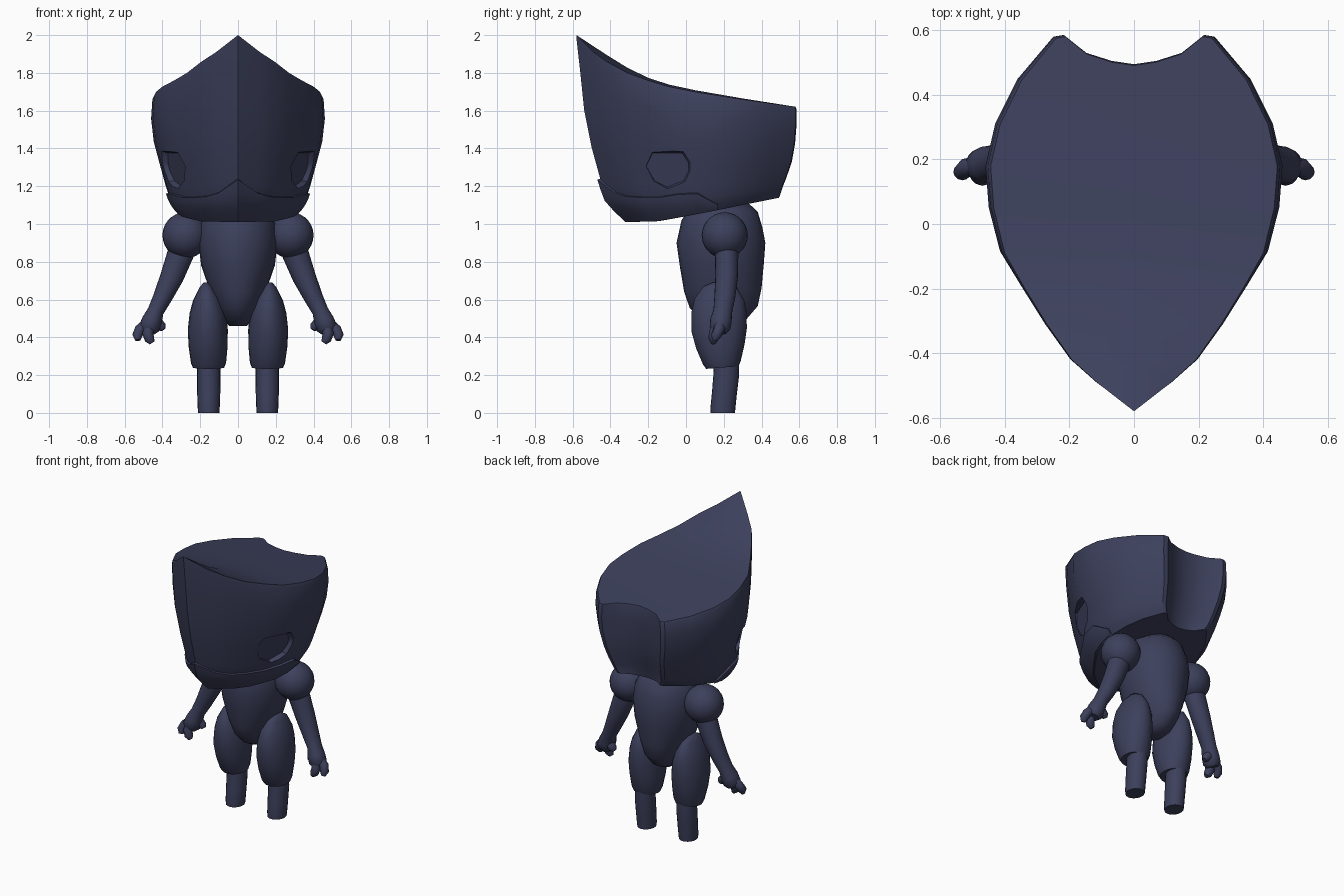
import bpy, bmesh, math
from mathutils import Vector

cube = bpy.data.objects.get("Cube")
if cube:
    bpy.data.objects.remove(cube)

navy = bpy.data.materials.new("dark_navy")
navy.use_nodes = True
COLOUR = (0.045, 0.051, 0.105, 1)
navy.diffuse_color = COLOUR
for node in navy.node_tree.nodes:
    if node.type == 'BSDF_PRINCIPLED':
        node.inputs["Base Color"].default_value = COLOUR
        node.inputs["Roughness"].default_value = 0.7


def make(name, bm):
    bmesh.ops.recalc_face_normals(bm, faces=bm.faces[:])
    mesh = bpy.data.meshes.new(name)
    bm.to_mesh(mesh)
    bm.free()
    mesh.materials.append(navy)
    obj = bpy.data.objects.new(name, mesh)
    bpy.context.collection.objects.link(obj)
    return obj


def activate(obj):
    bpy.ops.object.select_all(action='DESELECT')
    obj.select_set(True)
    bpy.context.view_layer.objects.active = obj


def apply_modifier(obj, kind, **settings):
    mod = obj.modifiers.new(kind.lower(), kind)
    for key, value in settings.items():
        setattr(mod, key, value)
    activate(obj)
    bpy.ops.object.modifier_apply(modifier=mod.name)


def smooth(obj, degrees=40):
    activate(obj)
    bpy.ops.object.shade_smooth_by_angle(angle=math.radians(degrees))


def tube(name, stations, side=1, sides=20):
    """Loft from top to bottom; each station is x, y, z, radius x, radius y."""
    bm = bmesh.new()
    centres = [Vector((s[0] * side, s[1], s[2])) for s in stations]
    rings = []
    for i, s in enumerate(stations):
        tangent = centres[min(i + 1, len(centres) - 1)] - centres[max(i - 1, 0)]
        turn = Vector((0, 0, -1)).rotation_difference(tangent)
        ring = []
        for k in range(sides):
            a = math.tau * k / sides
            ring.append(bm.verts.new(centres[i] + turn @ Vector((s[3] * math.cos(a), s[4] * math.sin(a), 0))))
        rings.append(ring)
    for a, b in zip(rings, rings[1:]):
        for k in range(sides):
            n = (k + 1) % sides
            bm.faces.new((a[k], a[n], b[n], b[k]))
    bm.faces.new(rings[0])
    bm.faces.new(rings[-1])
    obj = make(name, bm)
    smooth(obj, 50)
    return obj


def interp(table, v, col=1):
    for a, b in zip(table, table[1:]):
        if v <= b[0]:
            f = max(0, (v - a[0]) / (b[0] - a[0]))
            return a[col] + f * (b[col] - a[col])
    return table[-1][col]


# Head: half of a shield outline, from the front tip round to the back notch
OUTLINE = [(0, -.58), (.12, -.49), (.2, -.42), (.28, -.31), (.35, -.2), (.415, -.09), (.45, .05),
           (.46, .18), (.43, .31), (.36, .45), (.25, .58), (.22, .585), (.15, .53), (.07, .505), (0, .495)]
RIM = [(-.58, 2), (-.49, 1.91), (-.42, 1.86), (-.31, 1.8), (-.2, 1.76), (-.05, 1.715), (.3, 1.66), (.59, 1.62)]
CROWN = [(-.58, 2), (-.42, 1.895), (-.25, 1.79), (-.05, 1.725), (.3, 1.665), (.59, 1.62)]
BASE = [(-.58, 1.01), (-.3, 1.015), (.1, 1.06), (.59, 1.14)]
# Height fraction, width scale, front scale, back scale
LEVELS = [(0, .68, .6, .81), (.06, .75, .69, .83), (.12, .79, .765, .85), (.22, .835, .81, .89),
          (.4, .9, .882, .95), (.6, .97, .94, .985), (.8, 1, .97, 1), (.97, .985, .998, 1), (1, .965, 1, .99)]
PIVOT = .1


def squeeze(x, y, t):
    col = 2 if y < PIVOT else 3
    return x * interp(LEVELS, t), PIVOT + (y - PIVOT) * interp(LEVELS, t, col)


def head_point(x, y, t):
    low, high = interp(BASE, y), interp(RIM, y)
    return Vector((*squeeze(x, y, t), low + t * (high - low)))


bm = bmesh.new()
rows = [[bm.verts.new(head_point(x, y, lv[0])) for x, y in OUTLINE] for lv in LEVELS]
for a, b in zip(rows, rows[1:]):
    for k in range(len(OUTLINE) - 1):
        bm.faces.new((a[k], a[k + 1], b[k + 1], b[k]))
LAST = 9
for row, t, profile in ((rows[0], 0, BASE), (rows[-1], 1, CROWN)):
    middle = [row[0]]
    for x, y in OUTLINE[1:LAST + 1]:
        middle.append(bm.verts.new((*squeeze(0, y, t), interp(profile, y))))
    bm.faces.new((row[0], row[1], middle[1]))
    for k in range(1, LAST):
        bm.faces.new((row[k], row[k + 1], middle[k + 1], middle[k]))
    bm.faces.new(row[LAST:] + [middle[LAST]])
head = make("head", bm)
apply_modifier(head, 'MIRROR', use_clip=True, merge_threshold=.0005)

# Eye sockets: tapered cutters that follow the slant of the cheeks
EYE = [(-.19, 1.39), (-.01, 1.39), (.03, 1.33), (.03, 1.28), (0, 1.22), (-.1, 1.18), (-.18, 1.22), (-.23, 1.31)]
bm = bmesh.new()
loops = []
for depth, scale in ((-.028, .86), (.06, 1.1)):
    loop = []
    for y, z in EYE:
        y, z = -.09 + (y + .09) * scale, 1.29 + (z - 1.29) * scale
        loop.append(bm.verts.new((.36 + .4 * (y + .07) + .25 * (z - 1.3) + depth, y, z)))
    loops.append(loop)
for k in range(len(EYE)):
    n = (k + 1) % len(EYE)
    bm.faces.new((loops[0][k], loops[0][n], loops[1][n], loops[1][k]))
for loop in loops:
    bm.faces.new(loop)
cutter = make("eye_cutter", bm)
cutter.hide_render = True
apply_modifier(cutter, 'MIRROR')
apply_modifier(head, 'BOOLEAN', object=cutter, operation='DIFFERENCE', solver='EXACT')
bpy.data.objects.remove(cutter)
smooth(head, 35)

# Jaw guard: raised band round the lower front of the head
JAW_TOP = [1.235, 1.165, 1.145, 1.14, 1.14, 1.155, 1.16, 1.1]
bm = bmesh.new()
columns = []
for (x, y), top in zip(OUTLINE, JAW_TOP):
    t_top = (top - interp(BASE, y)) / (interp(RIM, y) - interp(BASE, y))
    column = []
    for k in range(5):
        p = head_point(x, y, t_top * k / 4)
        column.append(bm.verts.new((p.x * 1.045, PIVOT + (p.y - PIVOT) * 1.03, p.z)))
    columns.append(column)
for a, b in zip(columns, columns[1:]):
    for k in range(4):
        bm.faces.new((a[k], b[k], b[k + 1], a[k + 1]))
for f in bm.faces:
    f.normal_update()
jaw = make("jaw_guard", bm)
apply_modifier(jaw, 'MIRROR', use_clip=True)
apply_modifier(jaw, 'SOLIDIFY', thickness=.03, offset=-1)
smooth(jaw, 35)

# Torso: egg shape narrowing to the hips
tube("torso", [(0, .2, 1.12, .1, .12), (0, .2, 1.08, .16, .18), (0, .19, 1, .2, .215), (0, .185, .9, .21, .235),
               (0, .19, .78, .195, .222), (0, .195, .65, .15, .205), (0, .2, .56, .115, .18),
               (0, .2, .49, .08, .115), (0, .2, .46, .045, .06)], sides=28)

for side, label in ((1, "left"), (-1, "right")):
    # Shoulder ball
    bm = bmesh.new()
    bmesh.ops.create_uvsphere(bm, u_segments=24, v_segments=14, radius=.122)
    bmesh.ops.translate(bm, verts=bm.verts[:], vec=(.278 * side, .205, .94))
    smooth(make(label + "_shoulder", bm))

    # Arm and palm
    tube(label + "_arm", [(.28, .21, .92, .07, .065), (.305, .215, .84, .07, .062), (.35, .215, .72, .062, .06),
                          (.4, .205, .61, .05, .055), (.435, .195, .54, .043, .05), (.455, .185, .49, .053, .057),
                          (.47, .18, .45, .055, .055), (.478, .178, .425, .035, .035)], side)

    # Three stubby fingers
    fingers = {"outer_finger": [(.485, .18, .47), (.52, .175, .44), (.533, .16, .41), (.53, .15, .385)],
               "middle_finger": [(.465, .165, .46), (.478, .15, .42), (.468, .145, .39), (.455, .145, .37)],
               "thumb": [(.45, .19, .5), (.425, .2, .475), (.405, .2, .455), (.395, .198, .44)]}
    for finger, path in fingers.items():
        sizes = (.03, .029, .027, .014)
        tube(label + "_" + finger, [(*p, r, r) for p, r in zip(path, sizes)], side, 12)

    # Thigh and shin
    tube(label + "_thigh", [(.168, .18, .69, .015, .04), (.167, .18, .665, .038, .09), (.163, .177, .6, .075, .132),
                            (.16, .175, .53, .096, .146), (.16, .175, .44, .106, .147), (.158, .182, .35, .103, .128),
                            (.156, .19, .265, .093, .1), (.156, .192, .24, .083, .086)], side)
    tube(label + "_shin", [(.155, .215, .3, .06, .066), (.155, .213, .2, .062, .068), (.155, .203, .1, .061, .066),
                           (.155, .195, .02, .058, .066), (.155, .195, 0, .056, .064)], side)
